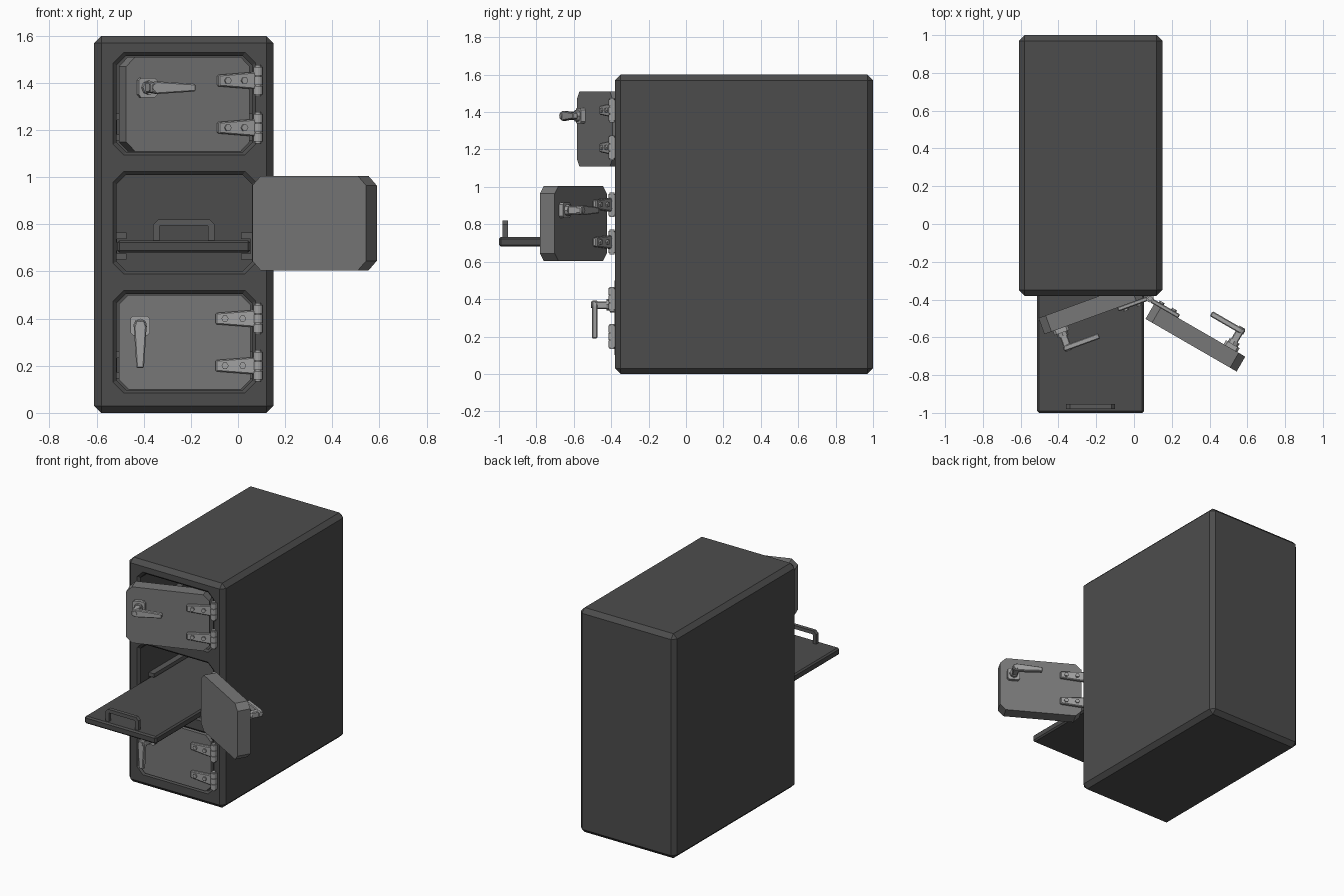
import bpy, bmesh, math
from mathutils import Matrix, Vector

if "Cube" in bpy.data.objects:
    bpy.data.objects.remove(bpy.data.objects["Cube"])


def material(name, v):
    m = bpy.data.materials.new(name)
    m.diffuse_color = (v, v, v, 1)
    m.use_nodes = True
    m.node_tree.nodes["Principled BSDF"].inputs["Base Color"].default_value = m.diffuse_color
    return m


BODY = material("dark grey steel", 0.073)
RAIL = material("rail grey", 0.1)
DOOR = material("door grey", 0.185)
METAL = material("light metal", 0.36)
T = Matrix.Translation
I = Matrix.Identity(4)
CX = -0.23                      # cabinet centre line
HINGE = Vector((0.085, -0.395, 0))


def loft(name, rings, mat, M=I, bevel=0):
    """Skin (y, [(x, z), ...]) rings along y and cap both ends."""
    bm = bmesh.new()
    vs = [[bm.verts.new((x, y, z)) for x, z in pts] for y, pts in rings]
    n = len(vs[0])
    for a, b in zip(vs, vs[1:]):
        for i in range(n):
            j = (i + 1) % n
            bm.faces.new((a[i], a[j], b[j], b[i]))
    bm.faces.new(vs[0])
    bm.faces.new(vs[-1])
    if bevel:
        bmesh.ops.bevel(bm, geom=bm.edges[:], offset=bevel, segments=1, affect='EDGES')
    bmesh.ops.recalc_face_normals(bm, faces=bm.faces)
    bm.transform(M)
    me = bpy.data.meshes.new(name)
    bm.to_mesh(me)
    bm.free()
    me.materials.append(mat)
    ob = bpy.data.objects.new(name, me)
    bpy.context.collection.objects.link(ob)
    return ob


def prism(name, pts, y0, y1, mat, M=I, bevel=0):
    return loft(name, [(y0, pts), (y1, pts)], mat, M, bevel)


def rect(x0, x1, z0, z1):
    return [(x0, z0), (x1, z0), (x1, z1), (x0, z1)]


def octagon(x0, x1, z0, z1, c):
    return [(x0 + c, z0), (x1 - c, z0), (x1, z0 + c), (x1, z1 - c),
            (x1 - c, z1), (x0 + c, z1), (x0, z1 - c), (x0, z0 + c)]


def circle(r, n, x=0, z=0):
    return [(x + r * math.cos(math.tau * i / n), z + r * math.sin(math.tau * i / n))
            for i in range(n)]


# cabinet shell with three chamfered compartments
cabinet = prism("cabinet", rect(-0.61, 0.15, 0, 1.6), -0.38, 1.0, BODY, bevel=0.03)
levels = [("bottom", 0.0, 0, 0), ("middle", 0.505, 150, -90), ("top", 1.01, 20, -90)]
for name, z, _, _ in levels:
    big = octagon(-0.53, 0.075, 0.085, 0.52, 0.045)
    small = octagon(-0.515, 0.06, 0.097, 0.505, 0.04)
    cut = loft(name + "_compartment_cutter",
               [(-0.40, big), (-0.38, big), (-0.365, small), (0.9, small)],
               BODY, T((0, 0, z)))
    cut.hide_render = True
    cut.hide_viewport = True
    cut.display_type = 'WIRE'
    mod = cabinet.modifiers.new(name, 'BOOLEAN')
    mod.object = cut
    mod.operation = 'DIFFERENCE'
    mod.solver = 'EXACT'


def hinge(name, z, M):
    # tapered strap and bolts swing with the door
    strap = [(-0.095, z - 0.024), (0.075, z - 0.037), (0.075, z + 0.037), (-0.095, z + 0.024)]
    prism(name + "_strap", strap, -0.402, -0.378, METAL, M, 0.005)
    for x in (-0.055, 0.02):
        prism(name + "_bolt", circle(0.015, 6, x, z), -0.412, -0.40, METAL, M)


def knuckle(name, z):
    # stacked barrel on the fixed hinge axis, with a small frame leaf
    up = T((HINGE.x, HINGE.y, z)) @ Matrix.Rotation(math.pi / 2, 4, 'X')
    for h in (-0.04, 0, 0.04):
        prism(name + "_barrel", circle(0.02, 12), h - 0.018, h + 0.018, METAL, up)
    prism(name + "_pin", circle(0.013, 12), -0.066, 0.066, METAL, up)
    prism(name + "_leaf", rect(0.08, 0.103, z - 0.055, z + 0.055), -0.39, -0.375, METAL)


def latch(name, M):
    # mounting plate, stem and tapered lever hanging from the stem
    prism(name + "_plate", octagon(-0.042, 0.042, -0.042, 0.042, 0.012), -0.405, -0.378, METAL, M)
    prism(name + "_collar", circle(0.03, 8), -0.425, -0.40, METAL, M)
    prism(name + "_stem", rect(-0.022, 0.022, -0.022, 0.018), -0.49, -0.42, METAL, M, 0.005)
    lever = [(-0.016, -0.18), (0.016, -0.18), (0.027, -0.005), (0.018, 0.022),
             (-0.018, 0.022), (-0.027, -0.005)]
    prism(name + "_lever", lever, -0.503, -0.473, METAL, M, 0.005)
    prism(name + "_lever_bolt", circle(0.017, 8), -0.508, -0.50, METAL, M)


# doors: closed, wide open and ajar
for name, z, swing, turn in levels:
    M = (T(HINGE + Vector((0, 0, z))) @ Matrix.Rotation(math.radians(swing), 4, 'Z')
         @ T(-HINGE))
    prism(name + "_door", octagon(-0.505, 0.052, 0.1, 0.5, 0.04), -0.381, -0.29, DOOR, M)
    latch(name + "_handle", M @ T((-0.415, 0, 0.37)) @ Matrix.Rotation(math.radians(turn), 4, 'Y'))
    for hz in (0.2, 0.4):
        hinge(name + "_hinge", hz, M)
        knuckle(name + "_hinge", z + hz)
    # C-shaped slide rails along both compartment walls
    for s in (-1, 1):
        c = [(0.29, 0.145), (0.243, 0.145), (0.243, 0.172), (0.284, 0.172),
             (0.284, 0.233), (0.243, 0.233), (0.243, 0.26), (0.29, 0.26)]
        prism(name + "_rail", [(CX + s * x, zz) for x, zz in c], -0.27, 0.88, RAIL, T((0, 0, z)))

# pulled-out tray with its grip
prism("tray", rect(-0.513, 0.053, 0.68, 0.732), -1.0, 0.25, BODY, bevel=0.01)
outer = [(0.13, 0.725), (0.13, 0.8), (0.11, 0.82)]
inner = [(0.103, 0.725), (0.103, 0.79), (0.1, 0.795)]
arch = ([(CX - x, z) for x, z in outer] + [(CX + x, z) for x, z in outer[::-1]]
        + [(CX + x, z) for x, z in inner] + [(CX - x, z) for x, z in inner[::-1]])
prism("tray_grip", arch, -0.98, -0.953, RAIL)
